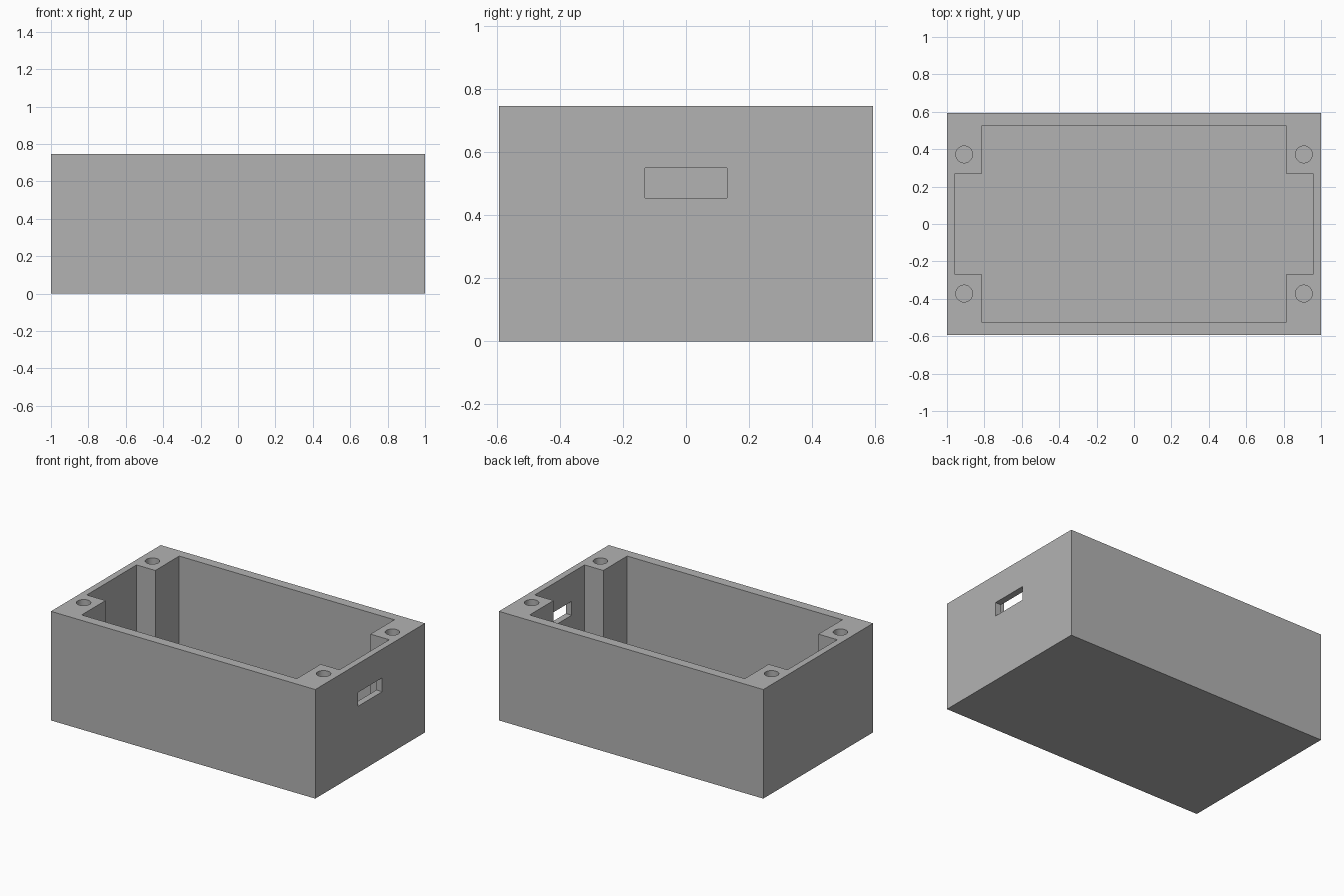
import bpy

if "Cube" in bpy.data.objects:
    bpy.data.objects.remove(bpy.data.objects["Cube"], do_unlink=True)

# Overall sizes
HALF_X, HALF_Y, HEIGHT = 1.0, 0.593, 0.746
FLOOR = 0.05
HOLE_DEPTH = 0.35

grey = bpy.data.materials.new("plain_grey")
grey.use_nodes = True
colour = (0.45, 0.45, 0.45, 1)
grey.diffuse_color = colour
grey.node_tree.nodes["Principled BSDF"].inputs["Base Color"].default_value = colour


def box(name, low, high):
    """Axis-aligned box between two corners."""
    centre = [(a + b) / 2 for a, b in zip(low, high)]
    bpy.ops.mesh.primitive_cube_add(size=1, location=centre)
    obj = bpy.context.object
    obj.name = name
    obj.scale = [b - a for a, b in zip(low, high)]
    bpy.ops.object.transform_apply(location=True, rotation=False, scale=True)
    obj.data.materials.append(grey)
    return obj


def cut(target, cutter):
    """Subtract a hidden cutter from the target."""
    mod = target.modifiers.new(cutter.name, 'BOOLEAN')
    mod.operation = 'DIFFERENCE'
    mod.solver = 'EXACT'
    mod.object = cutter
    bpy.context.view_layer.objects.active = target
    bpy.ops.object.modifier_apply(modifier=mod.name)
    bpy.data.objects.remove(cutter, do_unlink=True)


# Solid block that becomes the open box
enclosure = box("enclosure", (-HALF_X, -HALF_Y, 0), (HALF_X, HALF_Y, HEIGHT))

# Cross-shaped cavity leaves a solid screw post in each corner
cavity = [("main_cavity", 0.814, 0.527), ("end_cavity", 0.956, 0.269)]
for name, x, y in cavity:
    cut(enclosure, box(name, (-x, -y, FLOOR), (x, y, HEIGHT + 0.2)))

# Cable slot through the left end wall
cut(enclosure, box("cable_slot", (0.9, -0.13, 0.455), (1.1, 0.13, 0.55)))

# Blind screw holes in the four posts
for sx in (-1, 1):
    for sy in (-1, 1):
        bpy.ops.mesh.primitive_cylinder_add(
            vertices=48, radius=0.045, depth=HOLE_DEPTH * 2,
            location=(sx * 0.908, sy * 0.372, HEIGHT))
        hole = bpy.context.object
        hole.name = "screw_hole"
        hole.data.materials.append(grey)
        cut(enclosure, hole)

# Smooth hole walls, sharp box edges
bpy.ops.object.select_all(action='DESELECT')
enclosure.select_set(True)
bpy.context.view_layer.objects.active = enclosure
bpy.ops.object.shade_smooth_by_angle(angle=0.5)
